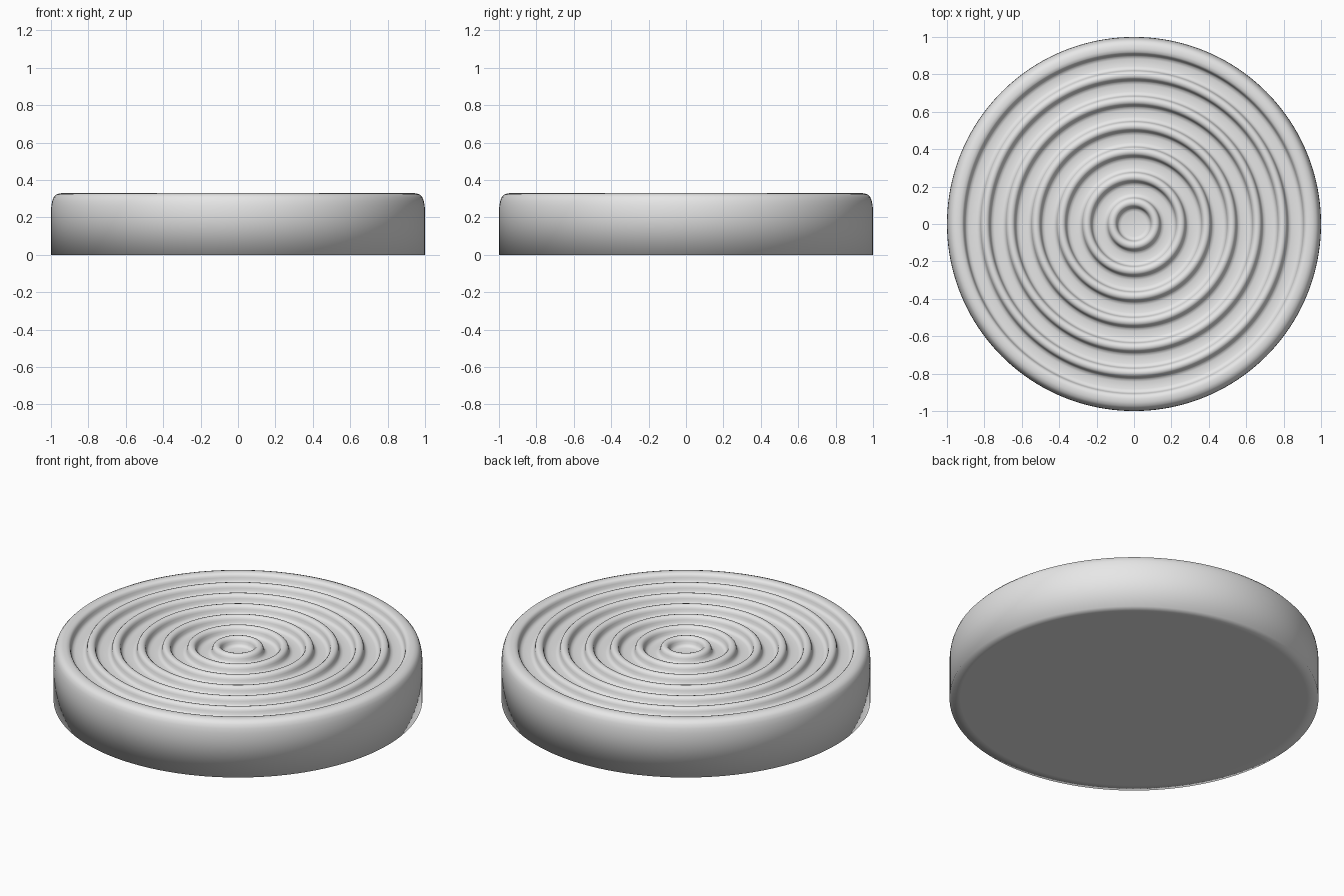
import bpy, bmesh, math

if "Cube" in bpy.data.objects:
    bpy.data.objects.remove(bpy.data.objects["Cube"])

SEG = 160
TOP, FLOOR = 0.33, 0.278
PITCH = 0.136

# Profile of the top, from the centre dimple outwards: (radius, height)
profile = []


def wall(r, rising):
    """Steep rounded wall at radius r between a groove floor and a crest."""
    pts = [(-0.024, FLOOR), (-0.010, FLOOR + 0.004), (-0.002, FLOOR + 0.015),
           (0.001, FLOOR + 0.030), (0.005, TOP - 0.011), (0.013, TOP - 0.003)]
    if rising:
        profile.extend((r + d, z) for d, z in pts)
    else:
        profile.extend((r - d, z) for d, z in reversed(pts))


# Six round ridges with grooves between them
for i in range(6):
    inner = 0.09 + i * PITCH
    wall(inner, True)
    profile.append((inner + 0.025, TOP))
    wall(inner + 0.05, False)

# Broad rounded rim, plain side and flat bottom
wall(0.09 + 6 * PITCH, True)
profile += [(0.935, TOP), (0.955, TOP - 0.001), (0.973, 0.322), (0.985, 0.309),
            (0.993, 0.288), (0.998, 0.262), (1.0, 0.235), (1.0, 0.0), (0.94, 0.0)]

bm = bmesh.new()
rings = []
for r, z in profile:
    rings.append([bm.verts.new((r * math.cos(2 * math.pi * k / SEG),
                                r * math.sin(2 * math.pi * k / SEG), z))
                  for k in range(SEG)])
for a, b in zip(rings, rings[1:]):
    for k in range(SEG):
        n = (k + 1) % SEG
        bm.faces.new((a[k], b[k], b[n], a[n]))
bm.faces.new(rings[0])
bm.faces.new(rings[-1][::-1])
bmesh.ops.recalc_face_normals(bm, faces=bm.faces[:])
for f in bm.faces:
    f.smooth = True

mesh = bpy.data.meshes.new("ringed_disc")
bm.to_mesh(mesh)
bm.free()
disc = bpy.data.objects.new("ringed_disc", mesh)
bpy.context.collection.objects.link(disc)

# Single plain colour
grey = bpy.data.materials.new("light_grey")
grey.diffuse_color = (0.8, 0.8, 0.8, 1.0)
grey.use_nodes = True
grey.node_tree.nodes["Principled BSDF"].inputs["Base Color"].default_value = grey.diffuse_color
mesh.materials.append(grey)
